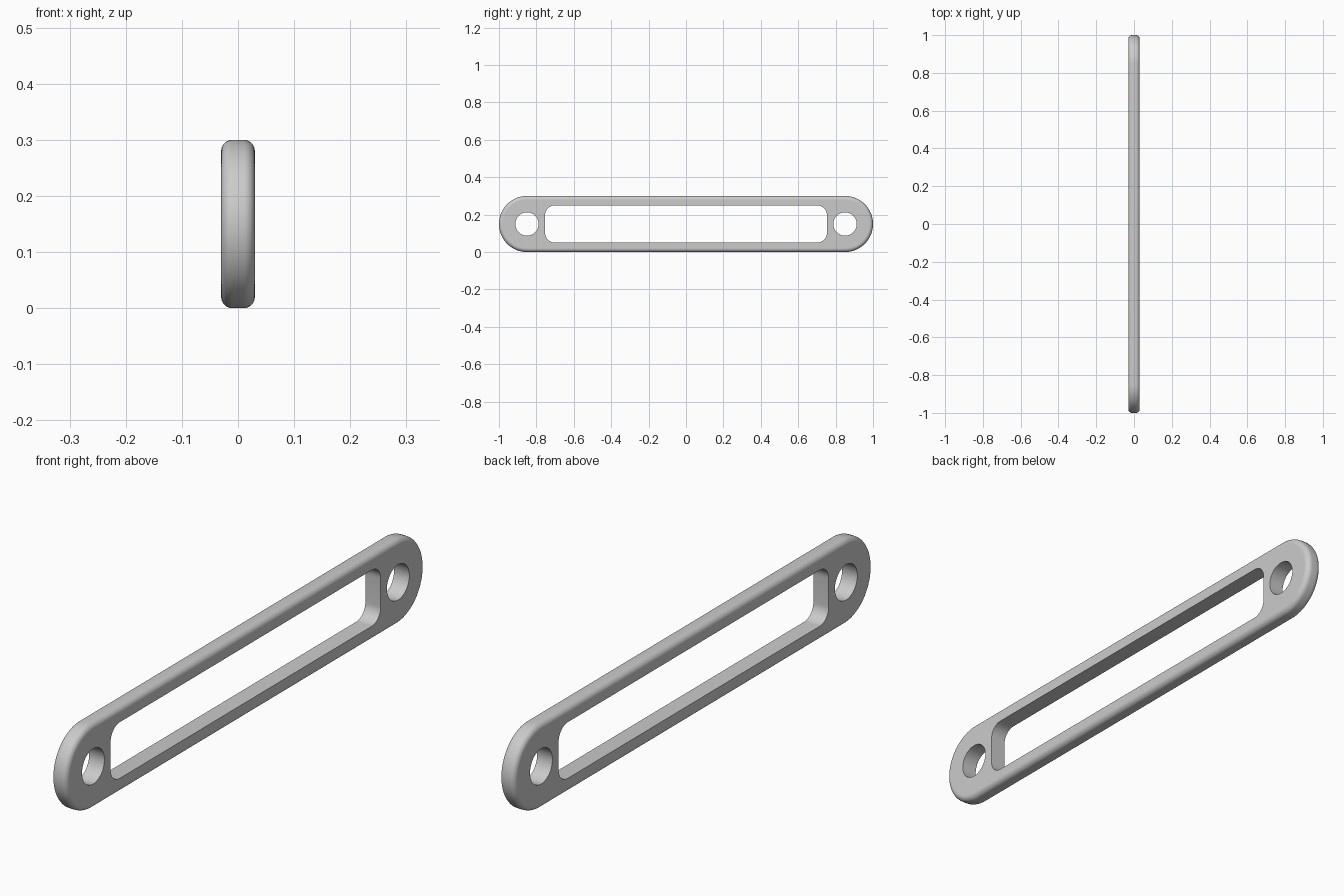
import bpy, bmesh, math

if "Cube" in bpy.data.objects:
    bpy.data.objects.remove(bpy.data.objects["Cube"])

LENGTH, HEIGHT, THICK = 2.0, 0.30, 0.06
MID_Z = HEIGHT / 2
FILLET = 0.02


def rounded_rect(cy, half_y, half_z, r, seg):
    """Rounded rectangle outline in the YZ plane, corner by corner."""
    pts = []
    for i, (sy, sz) in enumerate(((1, 1), (-1, 1), (-1, -1), (1, -1))):
        for k in range(seg + 1):
            a = (i + k / seg) * math.pi / 2
            p = (cy + sy * (half_y - r) + r * math.cos(a),
                 MID_Z + sz * (half_z - r) + r * math.sin(a))
            if not pts or math.dist(p, pts[-1]) > 1e-5:
                pts.append(p)
    if math.dist(pts[0], pts[-1]) < 1e-5:
        pts.pop()
    return pts


def add_ring(bm, outline, x):
    return [bm.verts.new((x, y, z)) for y, z in outline]


def bridge(bm, a, b):
    n = len(a)
    for i in range(n):
        j = (i + 1) % n
        bm.faces.new((a[i], a[j], b[j], b[i])).smooth = True


bm = bmesh.new()
half = THICK / 2

# Outer rim: stadium outline swept through a filleted edge profile
steps = 8
profile = [(half - FILLET * (1 - math.cos(t)), FILLET * (1 - math.sin(t)))
           for t in (k / steps * math.pi / 2 for k in range(steps + 1))]
profile += [(-x, inset) for x, inset in reversed(profile)]
rings = []
for x, inset in profile:
    r = MID_Z - inset
    rings.append(add_ring(bm, rounded_rect(0, LENGTH / 2 - inset, r, r, 20), x))
for a, b in zip(rings, rings[1:]):
    bridge(bm, a, b)
sides = [[rings[0]], [rings[-1]]]

# Central slot and the two screw holes, all with sharp edges
openings = [rounded_rect(0, 0.753, 0.099, 0.05, 10)]
openings += [rounded_rect(s * 0.85, 0.0625, 0.0625, 0.0625, 12) for s in (-1, 1)]
for outline in openings:
    front, back = add_ring(bm, outline, half), add_ring(bm, outline, -half)
    bridge(bm, front, back)
    sides[0].append(front)
    sides[1].append(back)

# Flat side faces around the openings
for loops in sides:
    edges = []
    for ring in loops:
        for i, v in enumerate(ring):
            edges.append(bm.edges.get((v, ring[(i + 1) % len(ring)])))
    bmesh.ops.triangle_fill(bm, edges=edges, use_beauty=True, use_dissolve=False)
for f in bm.faces:
    if all(abs(abs(v.co.x) - half) < 1e-6 for v in f.verts) and abs(sum(v.co.x for v in f.verts)) > half:
        f.smooth = False
        for e in f.edges:
            if any(abs(v.co.x - f.verts[0].co.x) > 1e-6 for g in e.link_faces for v in g.verts):
                e.smooth = False
bmesh.ops.recalc_face_normals(bm, faces=bm.faces[:])

mesh = bpy.data.meshes.new("slotted_plate")
bm.to_mesh(mesh)
bm.free()
plate = bpy.data.objects.new("slotted_plate", mesh)
bpy.context.collection.objects.link(plate)

grey = bpy.data.materials.new("light_grey")
grey.diffuse_color = (0.6, 0.6, 0.6, 1)
grey.use_nodes = True
grey.node_tree.nodes["Principled BSDF"].inputs["Base Color"].default_value = grey.diffuse_color
mesh.materials.append(grey)
